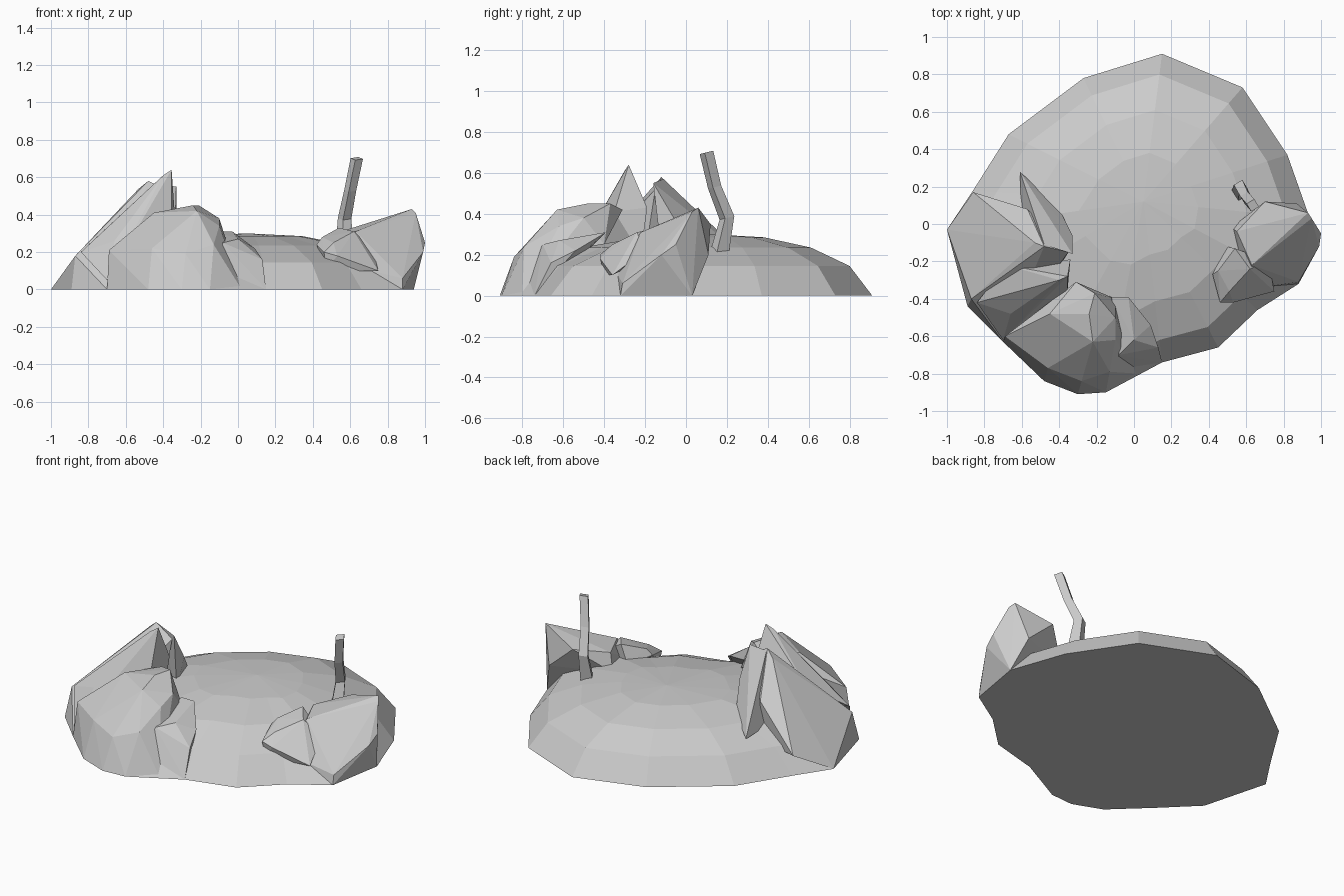
import bpy, bmesh
from mathutils import Vector


def finish(name, bm):
    bmesh.ops.recalc_face_normals(bm, faces=bm.faces)
    mesh = bpy.data.meshes.new(name)
    bm.to_mesh(mesh)
    bm.free()
    obj = bpy.data.objects.new(name, mesh)
    bpy.context.collection.objects.link(obj)
    return obj


def rock(name, points):
    """Faceted boulder: the convex hull of a few corner points."""
    bm = bmesh.new()
    for p in points:
        bm.verts.new(p)
    res = bmesh.ops.convex_hull(bm, input=bm.verts)
    loose = {g for g in res["geom_interior"] + res["geom_unused"]
             if isinstance(g, bmesh.types.BMVert)}
    bmesh.ops.delete(bm, geom=list(loose), context='VERTS')
    return finish(name, bm)


def loft(name, rings, top=None):
    """Skin closed rings of equal size, capping both ends."""
    bm = bmesh.new()
    vr = [[bm.verts.new(p) for p in r] for r in rings]
    n = len(vr[0])
    for a, b in zip(vr, vr[1:]):
        for i in range(n):
            j = (i + 1) % n
            bm.faces.new((a[i], a[j], b[j], b[i]))
    bm.faces.new(vr[0][::-1])
    if top is None:
        bm.faces.new(vr[-1])
    else:
        t = bm.verts.new(top)
        for i in range(n):
            bm.faces.new((vr[-1][i], vr[-1][(i + 1) % n], t))
    return finish(name, bm)


# Island mound: shore outline shrunk upward into a shallow dome
shore = [(-1, -.03), (-.89, -.44), (-.70, -.63), (-.48, -.84), (-.15, -.90),
         (.15, -.74), (.45, -.66), (.66, -.46), (.88, -.32), (.94, .03),
         (.82, .37), (.58, .73), (.15, .91), (-.27, .78), (-.67, .48), (-.86, .18)]
cx, cy = .05, .12
rings = []
for s, z in ((1, 0), (.86, .145), (.62, .235), (.33, .285)):
    rings.append([(cx + (x - cx) * s, cy + (y - cy) * s, z) for x, y in shore])
loft("island_mound", rings, (cx, cy, .30))

# Left cliff: outer slope rising to the rear peak
rock("left_cliff", [
    (-1, -.03, 0), (-.89, -.44, 0), (-.70, -.63, 0), (-.86, .17, .12),
    (-.87, -.40, .18), (-.68, -.20, .35), (-.53, -.10, .54), (-.48, -.12, .58),
    (-.57, .08, .35), (-.35, -.15, .52), (-.38, -.20, .2), (-.55, .05, .1)])

# Spur running back from the rear peak
rock("rear_spur", [
    (-.61, .28, .20), (-.57, .10, .30), (-.48, -.11, .57), (-.33, -.16, .55),
    (-.33, -.06, .38), (-.34, -.12, .2), (-.40, .08, .24), (-.6, .0, .2)])

# Tallest spike of the left cliff
rock("tall_spike", [
    (-.355, -.28, .64), (-.40, -.30, .61), (-.355, -.35, .41), (-.45, -.38, .41),
    (-.34, -.19, .43), (-.68, -.22, .35), (-.84, -.42, .20), (-.66, -.48, .26),
    (-.70, -.62, .05), (-.36, -.22, .2)])

# Front boulder
rock("front_boulder", [
    (-.70, -.63, 0), (-.48, -.84, 0), (-.30, -.91, 0), (-.15, -.90, 0),
    (.02, -.80, 0), (-.31, -.31, .42), (-.21, -.37, .45), (-.24, -.48, .45),
    (-.22, -.63, .42), (-.10, -.50, .38), (-.10, -.62, .34), (-.45, -.48, .41),
    (-.69, -.60, .21), (-.46, -.77, .22), (-.28, -.84, .19), (-.13, -.79, .24),
    (-.10, -.40, .25)])

# Low rock beside the front boulder
rock("low_front_rock", [
    (-.12, -.39, .31), (-.03, -.39, .31), (.09, -.54, .22), (.15, -.74, 0),
    (.13, -.66, .16), (0, -.62, .27), (-.08, -.70, .25), (-.15, -.85, 0),
    (-.08, -.60, .1)])

# Right ridge with its outer peak
rock("right_ridge", [
    (.93, .06, .43), (.95, .03, .41), (1, -.05, .25), (.99, -.12, .20),
    (.94, .03, 0), (.88, -.32, 0), (.70, .12, .35), (.55, -.04, .31),
    (.87, .11, .20), (.63, -.22, .31), (.88, -.31, .06), (.52, -.02, .2),
    (.59, -.35, .13)])

# Small rock at the inner end of the ridge
rock("right_inner_rock", [
    (.42, -.27, .24), (.45, -.25, .28), (.54, -.13, .33), (.62, -.24, .31),
    (.46, -.42, .20), (.53, -.42, .18), (.51, -.36, .25), (.72, -.2, .22),
    (.75, -.36, .1), (.49, -.12, .22), (.47, -.40, .1)])

# Bent bare tree trunk with four sides
path = [(.57, .16, .20), (.57, .20, .38), (.60, .14, .53), (.635, .10, .70)]
trunk = []
for (x, y, z), r in zip(path, (.05, .036, .032, .033)):
    trunk.append([Vector((x + r * u, y + r * v, z + .25 * r * v))
                  for u, v in ((1, -.25), (.25, 1), (-1, .25), (-.25, -1))])
loft("tree_trunk", trunk)
